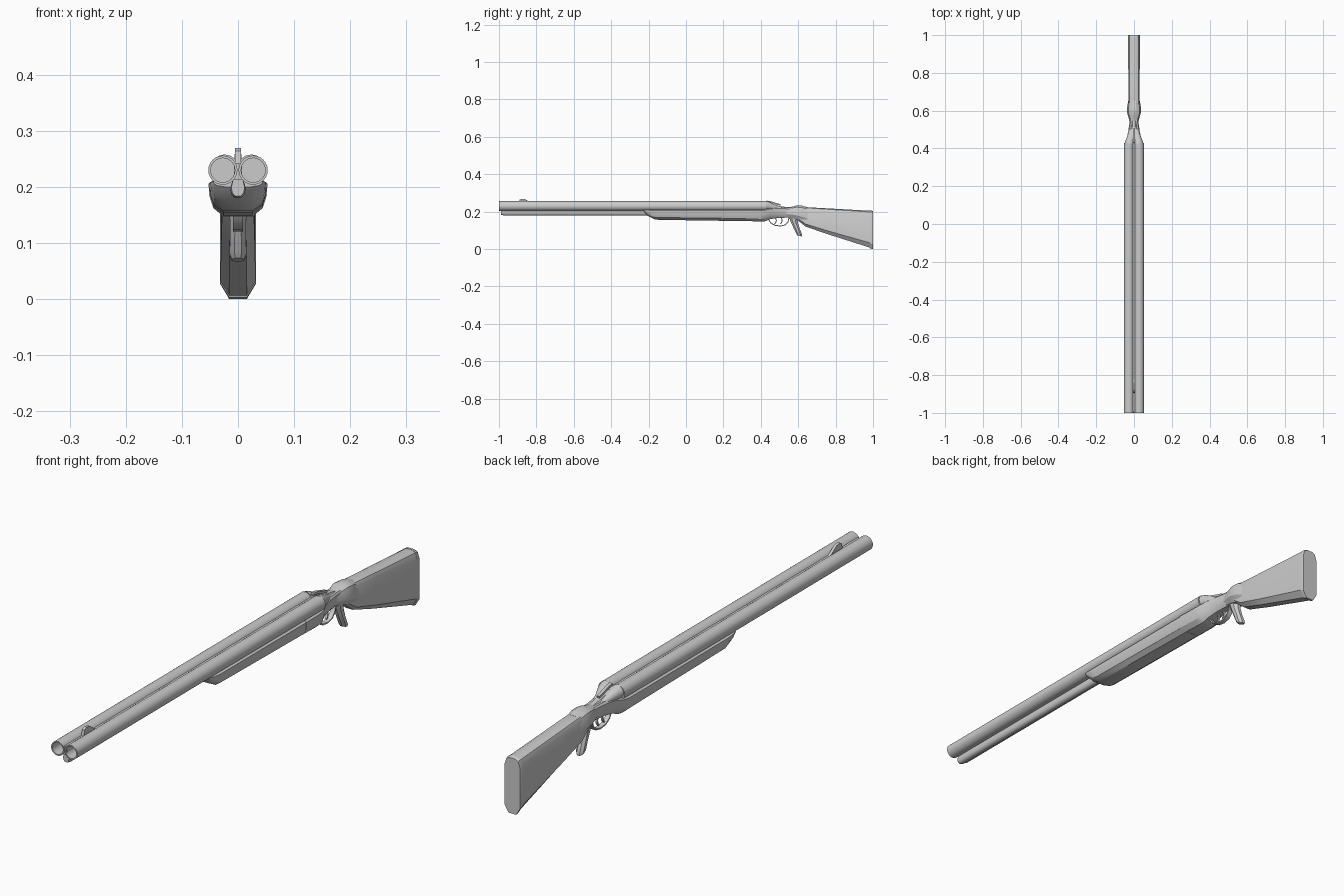
import bpy, bmesh, math
from mathutils import Vector


def finish(name, bm, angle=30):
    bmesh.ops.recalc_face_normals(bm, faces=bm.faces)
    me = bpy.data.meshes.new(name)
    bm.to_mesh(me)
    bm.free()
    ob = bpy.data.objects.new(name, me)
    bpy.context.collection.objects.link(ob)
    bpy.ops.object.select_all(action='DESELECT')
    ob.select_set(True)
    bpy.context.view_layer.objects.active = ob
    bpy.ops.object.shade_smooth_by_angle(angle=math.radians(angle))
    return ob


def skin(name, rings, angle=30):
    """Bridge closed rings of points and cap both ends."""
    bm = bmesh.new()
    vs = [[bm.verts.new(p) for p in r] for r in rings]
    n = len(vs[0])
    for a, b in zip(vs, vs[1:]):
        for i in range(n):
            j = (i + 1) % n
            bm.faces.new((a[i], a[j], b[j], b[i]))
    bm.faces.new(vs[0])
    bm.faces.new(vs[-1])
    return finish(name, bm, angle)


def loft(name, half, stations, angle=30):
    """half: (width fraction, height fraction) top to bottom; stations: y, bottom, top, half width."""
    outline = half + [(-x, z) for x, z in reversed(half)]
    return skin(name, [[(fx * w, y, zb + fz * (zt - zb)) for fx, fz in outline]
                       for y, zb, zt, w in stations], angle)


def turned(name, x, z, stations, n=24):
    """Round part along y; stations: y, radius."""
    return skin(name, [[(x + r * math.cos(2 * math.pi * i / n), y, z + r * math.sin(2 * math.pi * i / n))
                        for i in range(n)] for y, r in stations])


def plate(name, prof, w):
    """Side profile of (y, z) points with thickness 2w."""
    return skin(name, [[(x, y, z) for y, z in prof] for x in (-w, w)])


def strap(name, path, w, t):
    """Flat band following a (y, z) path."""
    rings = []
    for i, (y, z) in enumerate(path):
        a, b = path[max(i - 1, 0)], path[min(i + 1, len(path) - 1)]
        d = Vector((b[0] - a[0], b[1] - a[1])).normalized()
        ny, nz = -d.y * t, d.x * t
        rings.append([(-w, y + ny, z + nz), (w, y + ny, z + nz), (w, y - ny, z - nz), (-w, y - ny, z - nz)])
    return skin(name, rings, 40)


# Twin hollow barrels and the rounded breech behind each
for side, x in (("left", -0.027), ("right", 0.027)):
    turned("barrel_" + side, x, 0.23, [(-0.88, 0.0215), (-1, 0.0215), (-1, 0.026), (0.428, 0.026)])
    s = 1 if x > 0 else -1
    skin("breech_" + side, [[(s * cx + r * math.cos(i * math.pi / 8), y, z + r * math.sin(i * math.pi / 8))
                             for i in range(16)]
                            for y, cx, z, r in ((0.425, 0.024, 0.233, 0.025), (0.445, 0.022, 0.231, 0.022),
                                                (0.475, 0.016, 0.222, 0.016), (0.51, 0.01, 0.212, 0.012))])

# Ribs between the barrels
loft("barrel_rib", [(1, 1), (1, 0)], [(-0.995, 0.212, 0.243, 0.007), (0.43, 0.212, 0.243, 0.007)])

# Tube under the barrels, teardrop section
loft("lower_tube", [(0.25, 1), (0.75, 0.7), (1, 0.42), (0.85, 0.15), (0.4, 0)],
     [(-0.99, 0.184, 0.222, 0.012), (-0.975, 0.18, 0.222, 0.014), (-0.1, 0.18, 0.222, 0.014)], 50)

# Front sight ramp
plate("front_sight", [(-0.895, 0.24), (-0.89, 0.264), (-0.88, 0.269), (-0.86, 0.267), (-0.82, 0.24)], 0.005)

# Fore-end
body = [(0.8, 1), (1, 0.88), (0.98, 0.55), (0.85, 0.22), (0.5, 0)]
loft("fore_end", body,
     [(-0.225, 0.2, 0.212, 0.044), (-0.205, 0.178, 0.212, 0.049), (-0.165, 0.157, 0.213, 0.051),
      (0.0, 0.154, 0.213, 0.051), (0.33, 0.149, 0.213, 0.051)])

# Receiver, narrowing to the wrist
loft("receiver", body,
     [(0.32, 0.15, 0.214, 0.0525), (0.40, 0.147, 0.214, 0.051), (0.425, 0.149, 0.216, 0.048),
      (0.45, 0.16, 0.222, 0.039), (0.49, 0.166, 0.224, 0.031), (0.54, 0.168, 0.222, 0.023),
      (0.58, 0.163, 0.222, 0.024)])
loft("top_tang", [(0.6, 1), (1, 0.8), (1, 0)],
     [(0.425, 0.19, 0.25, 0.03), (0.45, 0.19, 0.245, 0.022), (0.50, 0.19, 0.23, 0.016), (0.55, 0.19, 0.223, 0.014)])

# Opening lever on top of the tang
strap("top_lever", [(0.43, 0.255), (0.45, 0.253), (0.48, 0.243), (0.505, 0.236)], 0.006, 0.004)

# Wrist collar and shoulder stock
stock = [(0.4, 1), (0.78, 0.965), (1, 0.86), (1, 0.13), (0.5, 0)]
loft("wrist_collar", [(0.35, 1), (0.8, 0.88), (1, 0.6), (1, 0.3), (0.6, 0)],
     [(0.535, 0.172, 0.222, 0.022), (0.57, 0.165, 0.227, 0.031), (0.59, 0.158, 0.233, 0.036),
      (0.62, 0.148, 0.232, 0.036), (0.65, 0.135, 0.224, 0.031)])
loft("shoulder_stock", stock,
     [(0.60, 0.152, 0.222, 0.027), (0.64, 0.12, 0.224, 0.029), (0.75, 0.082, 0.218, 0.03),
      (0.985, 0.007, 0.205, 0.0315)])
loft("butt_plate", stock, [(0.985, 0.004, 0.206, 0.032), (0.995, 0.001, 0.205, 0.032), (1.0, 0.0, 0.202, 0.031)])

# Pistol grip, octagonal rings leaning backward
grip = []
for y, z, ry, rx in ((0.572, 0.18, 0.028, 0.02), (0.578, 0.145, 0.022, 0.016), (0.592, 0.11, 0.019, 0.015),
                     (0.605, 0.08, 0.018, 0.0165), (0.608, 0.07, 0.014, 0.012)):
    grip.append([(rx * math.cos(a), y + ry * math.sin(a), z - 0.25 * ry * math.sin(a))
                 for a in [math.pi / 8 + i * math.pi / 4 for i in range(8)]])
skin("pistol_grip", grip)

# Trigger guard and triggers
strap("trigger_guard", [(0.44, 0.16), (0.453, 0.14), (0.475, 0.127), (0.505, 0.123), (0.53, 0.129),
                        (0.545, 0.145), (0.552, 0.17)], 0.009, 0.0025)
for name, y in (("front_trigger", 0.477), ("rear_trigger", 0.508)):
    strap(name, [(y, 0.172), (y + 0.006, 0.155), (y + 0.004, 0.143), (y - 0.003, 0.134)], 0.004, 0.0025)
